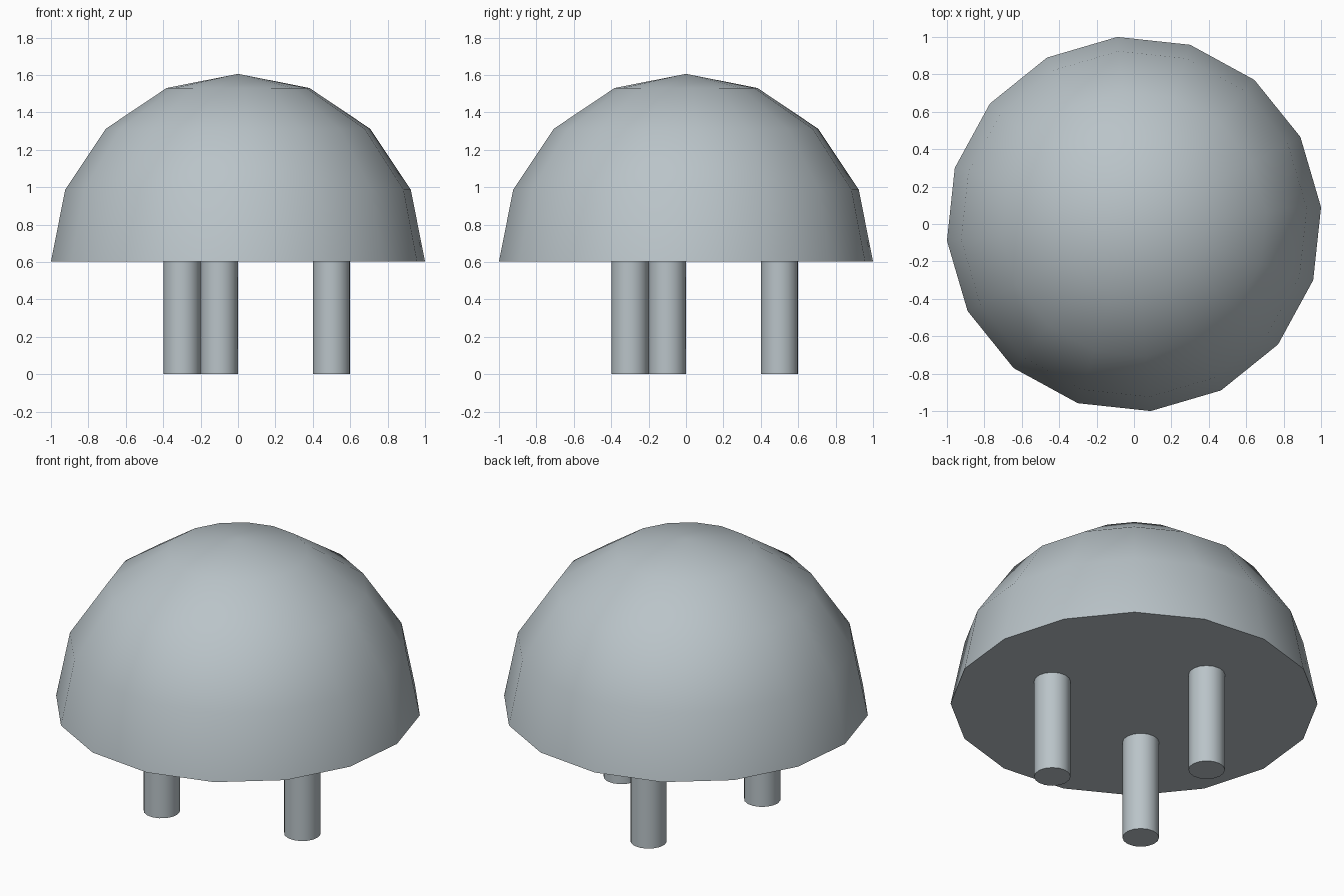
import bpy
import bmesh
from math import sin, cos, pi, radians
from mathutils import Matrix

cube = bpy.data.objects.get("Cube")
if cube:
    bpy.data.objects.remove(cube, do_unlink=True)

SIDES = 16
TURN = radians(5.1)
RADIUS = 1.004
BASE = 0.602

# One cool grey for everything
grey = bpy.data.materials.new("cool grey")
grey.use_nodes = True
colour = (0.49, 0.55, 0.58, 1)
grey.diffuse_color = colour
grey.node_tree.nodes["Principled BSDF"].inputs["Base Color"].default_value = colour


def add_part(name, bm, location):
    bmesh.ops.rotate(bm, matrix=Matrix.Rotation(TURN, 3, "Z"), verts=bm.verts)
    bmesh.ops.recalc_face_normals(bm, faces=bm.faces)
    mesh = bpy.data.meshes.new(name)
    bm.to_mesh(mesh)
    bm.free()
    mesh.materials.append(grey)
    part = bpy.data.objects.new(name, mesh)
    part.location = location
    bpy.context.collection.objects.link(part)
    bpy.ops.object.select_all(action="DESELECT")
    part.select_set(True)
    bpy.context.view_layer.objects.active = part
    bpy.ops.object.shade_smooth_by_angle(angle=radians(30))


# Dome: upper half of a sphere, closed underneath
bm = bmesh.new()
bmesh.ops.create_uvsphere(bm, u_segments=SIDES, v_segments=8, radius=RADIUS)
below = [v for v in bm.verts if v.co.z < -0.01]
bmesh.ops.delete(bm, geom=below, context="VERTS")
bmesh.ops.holes_fill(bm, edges=[e for e in bm.edges if e.is_boundary], sides=0)
add_part("dome", bm, (0, 0, BASE))

# Three round legs
for name, x, y in (("right_leg", -0.3, -0.3),
                   ("left_leg", 0.5, -0.1),
                   ("back_leg", -0.1, 0.5)):
    bm = bmesh.new()
    bmesh.ops.create_cone(bm, cap_ends=True, segments=SIDES,
                          radius1=0.1, radius2=0.1, depth=BASE)
    add_part(name, bm, (x, y, BASE / 2))
